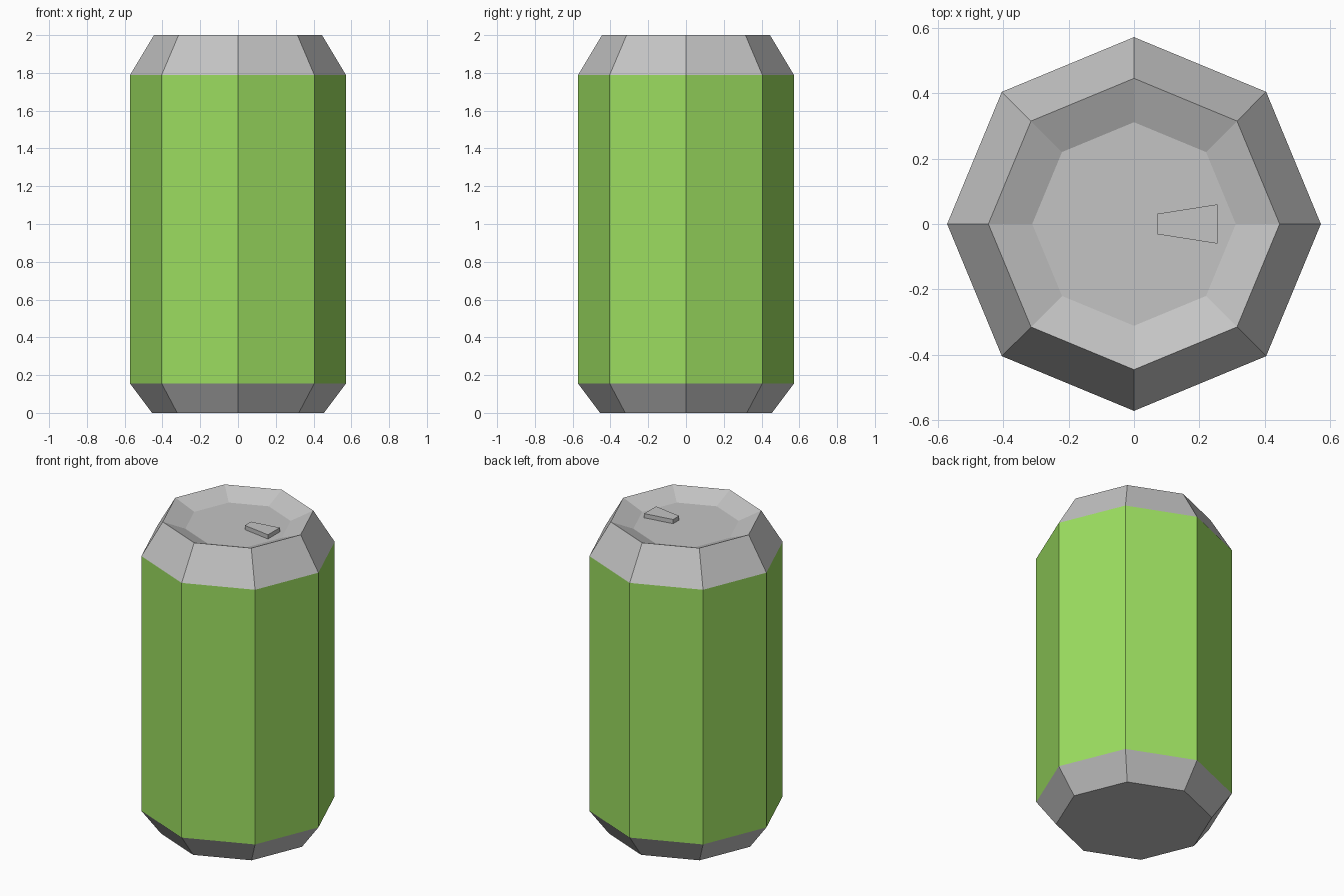
import bpy, bmesh, math

if "Cube" in bpy.data.objects:
    bpy.data.objects.remove(bpy.data.objects["Cube"])

SIDES = 8


def material(name, rgb):
    def linear(c):
        c /= 255
        return c / 12.92 if c < 0.04045 else ((c + 0.055) / 1.055) ** 2.4
    m = bpy.data.materials.new(name)
    m.diffuse_color = (*[linear(c) for c in rgb], 1)
    m.use_nodes = True
    m.node_tree.nodes["Principled BSDF"].inputs["Base Color"].default_value = m.diffuse_color
    return m


def finish(name, bm, mats):
    bmesh.ops.recalc_face_normals(bm, faces=bm.faces)
    mesh = bpy.data.meshes.new(name)
    bm.to_mesh(mesh)
    bm.free()
    for m in mats:
        mesh.materials.append(m)
    obj = bpy.data.objects.new(name, mesh)
    bpy.context.collection.objects.link(obj)
    return obj


green = material("can green", (156, 222, 96))
metal = material("metal grey", (196, 196, 196))

# Can: octagonal rings from the base up, over the rim and into the recessed lid
profile = [(0.455, 0), (0.571, 0.155), (0.571, 1.79), (0.445, 2.0), (0.311, 1.945)]
bm = bmesh.new()
rings = [[bm.verts.new((r * math.cos(math.tau * i / SIDES),
                        r * math.sin(math.tau * i / SIDES), z))
          for i in range(SIDES)] for r, z in profile]
for level, (low, high) in enumerate(zip(rings, rings[1:])):
    for i in range(SIDES):
        j = (i + 1) % SIDES
        face = bm.faces.new((low[i], low[j], high[j], high[i]))
        face.material_index = 1 if level == 1 else 0
bm.faces.new(rings[0][::-1])
bm.faces.new(rings[-1])
finish("can", bm, [metal, green])

# Pull tab: tapered plate resting on the lid
bm = bmesh.new()
outline = [(0.07, -0.031), (0.255, -0.06), (0.255, 0.06), (0.07, 0.031)]
base = bm.faces.new([bm.verts.new((x, y, 1.945)) for x, y in outline])
top = bmesh.ops.extrude_face_region(bm, geom=[base])["geom"]
bmesh.ops.translate(bm, vec=(0, 0, 0.027),
                    verts=[v for v in top if isinstance(v, bmesh.types.BMVert)])
finish("pull_tab", bm, [metal])
